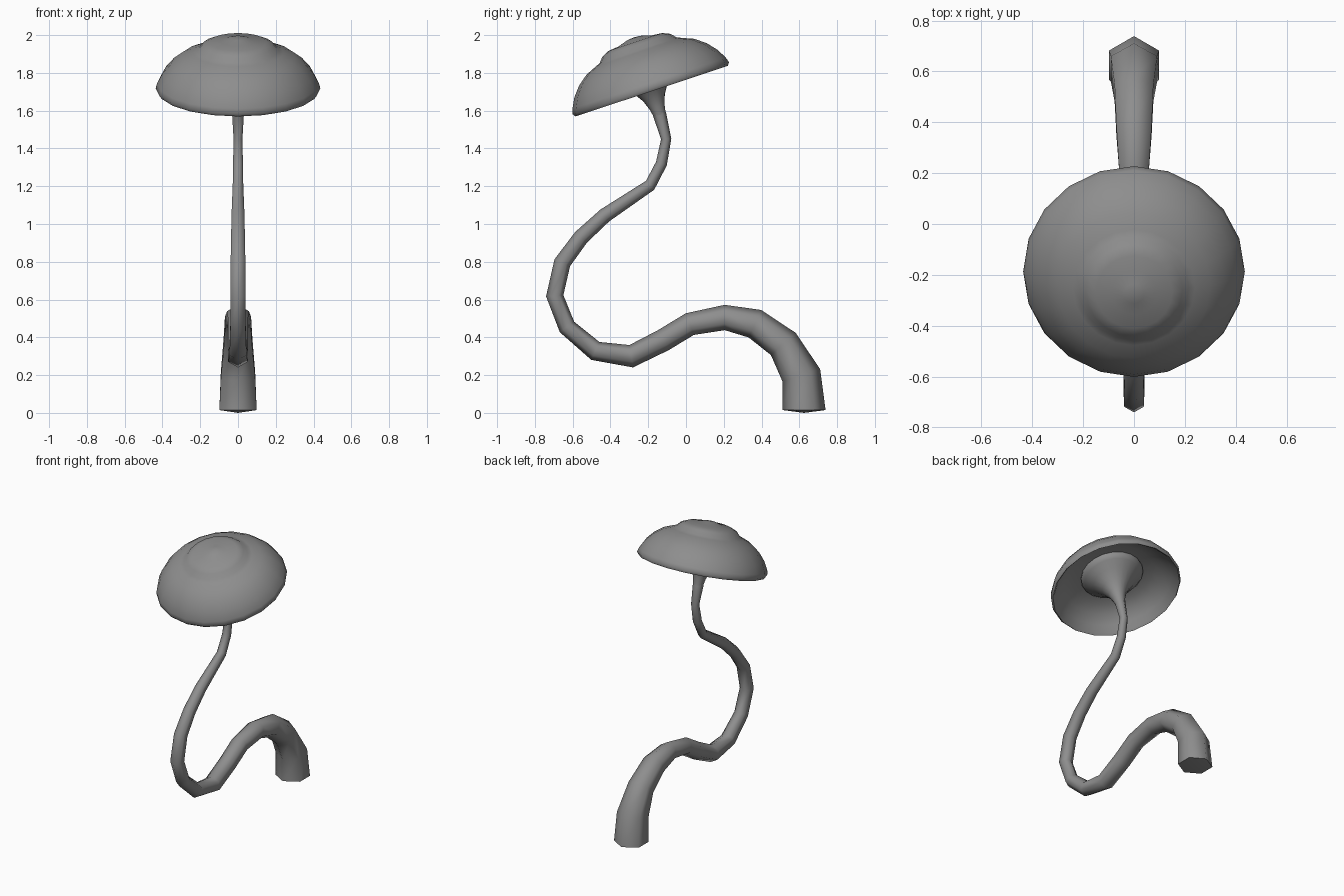
import bpy, bmesh, math
from mathutils import Vector, Matrix

if "Cube" in bpy.data.objects:
    bpy.data.objects.remove(bpy.data.objects["Cube"])

grey = bpy.data.materials.new("mushroom grey")
grey.diffuse_color = (0.27, 0.27, 0.27, 1)
grey.use_nodes = True
grey.node_tree.nodes["Principled BSDF"].inputs["Base Color"].default_value = grey.diffuse_color


def finish(name, bm, angle):
    """Turn a bmesh into a smooth-shaded grey object."""
    bmesh.ops.recalc_face_normals(bm, faces=bm.faces)
    mesh = bpy.data.meshes.new(name)
    bm.to_mesh(mesh)
    bm.free()
    mesh.materials.append(grey)
    obj = bpy.data.objects.new(name, mesh)
    bpy.context.collection.objects.link(obj)
    bpy.ops.object.select_all(action='DESELECT')
    bpy.context.view_layer.objects.active = obj
    obj.select_set(True)
    bpy.ops.object.shade_smooth_by_angle(angle=math.radians(angle))
    return obj


def bridge(bm, a, b):
    """Join two rings; a ring of one vertex acts as a pole."""
    n = max(len(a), len(b))
    for j in range(n):
        k = (j + 1) % n
        if len(a) == 1:
            bm.faces.new((a[0], b[j], b[k]))
        elif len(b) == 1:
            bm.faces.new((a[j], a[k], b[0]))
        else:
            bm.faces.new((a[j], a[k], b[k], b[j]))


# Curling stem: six-sided tube tapering along a path of (y, z, radius)
path = [(.625, .015, .114), (.61, .20, .105), (.515, .365, .088), (.365, .472, .08),
        (.205, .505, .067), (.02, .47, .061), (-.12, .385, .06), (-.29, .30, .06),
        (-.48, .328, .052), (-.63, .455, .047), (-.695, .62, .046), (-.655, .795, .045),
        (-.555, .93, .042), (-.43, 1.045, .039), (-.19, 1.205, .032),
        (-.13, 1.32, .030), (-.105, 1.45, .027), (-.141, 1.585, .036)]
bm = bmesh.new()
prev = [bm.verts.new((0, .625, 0))]
for i, (y, z, r) in enumerate(path):
    p0, p1 = path[max(i - 1, 0)], path[min(i + 1, len(path) - 1)]
    t = Vector((0, p1[0] - p0[0], p1[1] - p0[1])).normalized()
    if i == 0:
        t = Vector((0, 0, 1))
    side = Vector((1, 0, 0))
    n = side.cross(t)
    ring = []
    for j in range(6):
        a = math.radians(60 * j)
        ring.append(bm.verts.new(Vector((0, y, z)) + r * (math.cos(a) * n + math.sin(a) * side)))
    bridge(bm, prev, ring)
    prev = ring
finish("stem", bm, 65)

# Tilted frame shared by the cap and the flared neck under it
tilt = Matrix.Translation((0, -.185, 1.715)) @ Matrix.Rotation(math.radians(18.4), 4, 'X')


def lathe(name, profile, sides, angle):
    """Revolve (radius, height) points in the tilted cap frame."""
    bm = bmesh.new()
    prev = None
    for r, h in profile:
        count = 1 if r == 0 else sides
        ring = []
        for j in range(count):
            a = 2 * math.pi * j / sides
            ring.append(bm.verts.new(tilt @ Vector((r * math.sin(a), r * math.cos(a), h))))
        if prev:
            bridge(bm, prev, ring)
        prev = ring
    return finish(name, bm, angle)


# Cap: raised centre, sloping shoulder, thin lip and hollow underside
lathe("cap", [(0, .288), (.04, .284), (.09, .268), (.15, .262), (.19, .244), (.215, .216),
              (.24, .205), (.30, .180), (.355, .138), (.40, .085), (.428, .032),
              (.436, .004), (.425, -.012), (.412, .0), (.385, .045), (.33, .095),
              (.27, .125), (.205, .135)], 20, 50)

# Neck: funnel flaring from the stem top to the underside of the cap
lathe("flared_neck", [(.033, -.145), (.042, -.10), (.06, -.05), (.092, 0),
                      (.14, .055), (.185, .095), (.208, .120), (.205, .136)], 20, 60)
